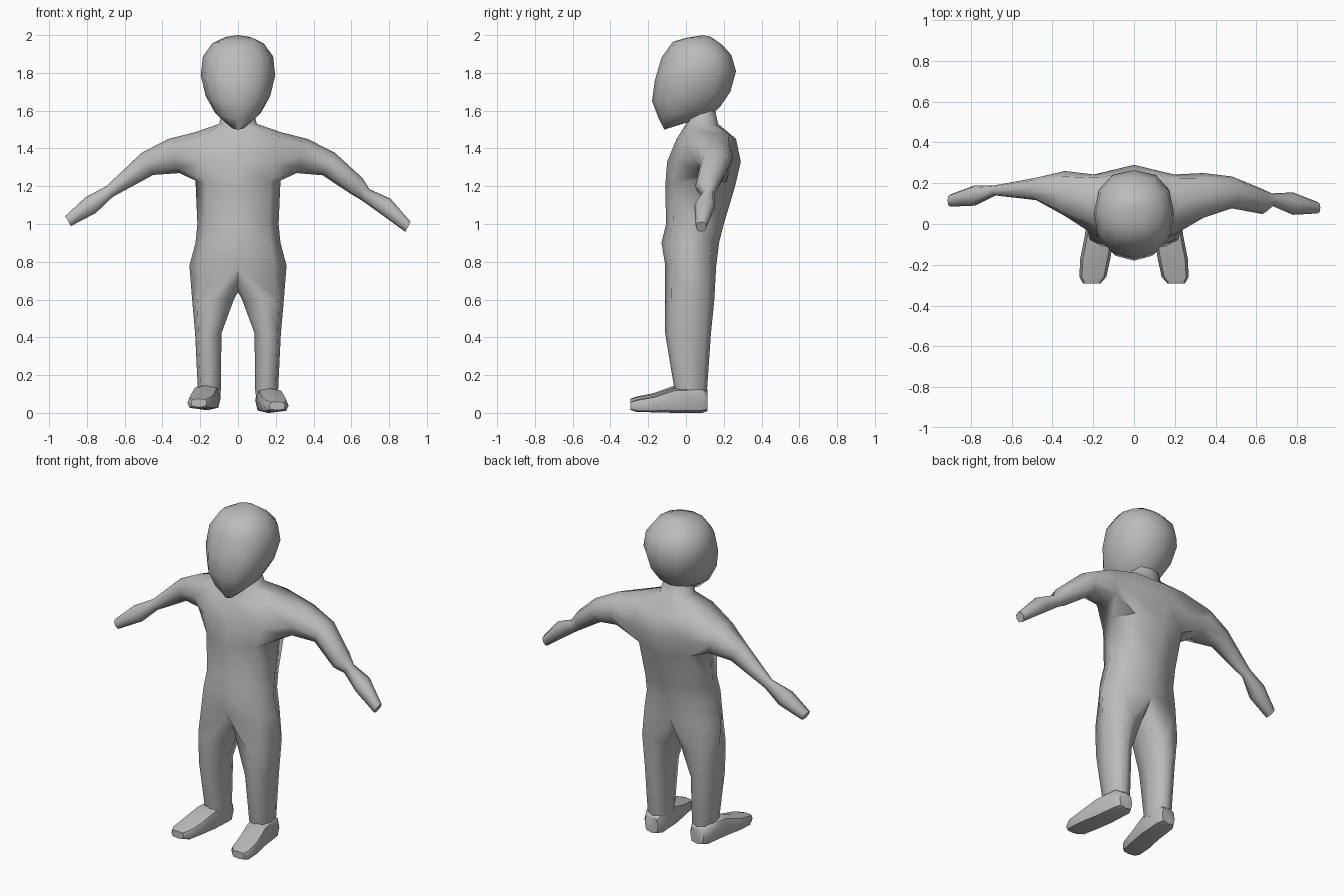
import bpy, bmesh, math

if "Cube" in bpy.data.objects:
    bpy.data.objects.remove(bpy.data.objects["Cube"])

grey = bpy.data.materials.new("plain grey")
grey.diffuse_color = (0.5, 0.5, 0.5, 1)
grey.use_nodes = True
grey.node_tree.nodes["Principled BSDF"].inputs["Base Color"].default_value = grey.diffuse_color


def spow(v, p):
    return math.copysign(abs(v) ** p, v)


def circle(n, p=0.8):
    """Slightly squared unit circle as (cos, sin) pairs."""
    return [(spow(math.cos(2 * math.pi * k / n), p) if abs(math.cos(2 * math.pi * k / n)) > 1e-6 else 0,
             spow(math.sin(2 * math.pi * k / n), p) if abs(math.sin(2 * math.pi * k / n)) > 1e-6 else 0)
            for k in range(n)]


def add_ring(bm, pts):
    return [bm.verts.new(p) for p in pts]


def bridge(bm, a, b, skip=()):
    n = len(a)
    for k in range(n):
        if k not in skip:
            bm.faces.new((a[k], a[(k + 1) % n], b[(k + 1) % n], b[k]))


def chain(bm, start, rings):
    """Extend a loop through further rings and cap the end."""
    last = start
    for pts in rings:
        ring = add_ring(bm, pts)
        bridge(bm, last, ring)
        last = ring
    bm.faces.new(last)


def finish(name, bm, angle):
    bmesh.ops.recalc_face_normals(bm, faces=bm.faces)
    me = bpy.data.meshes.new(name)
    bm.to_mesh(me)
    bm.free()
    me.materials.append(grey)
    ob = bpy.data.objects.new(name, me)
    bpy.context.collection.objects.link(ob)
    bpy.ops.object.select_all(action='DESELECT')
    ob.select_set(True)
    bpy.context.view_layer.objects.active = ob
    bpy.ops.object.shade_smooth_by_angle(angle=math.radians(angle))
    return ob


C8 = circle(8)

# Body: torso rings from neck to hips (z, half width, front y, back y, side lift)
bm = bmesh.new()
torso = [
    (1.62, 0.075, 0.01, 0.15, 0),
    (1.53, 0.10, 0.00, 0.17, 0),
    (1.45, 0.23, -0.05, 0.265, 0.035),
    (1.33, 0.26, -0.10, 0.29, 0),
    (1.20, 0.225, -0.11, 0.26, 0.03),
    (1.00, 0.215, -0.105, 0.20, 0),
    (0.90, 0.225, -0.13, 0.175, 0),
    (0.78, 0.257, -0.11, 0.16, 0),
]
rows = []
for z, w, yf, yb, lift in torso:
    cy, hy = (yf + yb) / 2, (yb - yf) / 2
    rows.append(add_ring(bm, [(w * c, cy + hy * s, z + lift * abs(c)) for c, s in C8]))
bm.faces.new(rows[0])
for i in range(len(rows) - 1):
    # leave arm holes between the shoulder and the armpit
    bridge(bm, rows[i], rows[i + 1], skip=(7, 0, 3, 4) if i in (2, 3) else ())

# Arms: (x, y, z, half depth, half thickness, tilt in degrees)
right_arm = [
    (0.34, 0.14, 1.36, 0.11, 0.095, 18), (0.48, 0.155, 1.318, 0.078, 0.068, 28),
    (0.63, 0.11, 1.20, 0.062, 0.052, 35), (0.675, 0.12, 1.155, 0.03, 0.036, 35),
    (0.78, 0.10, 1.095, 0.055, 0.048, 33), (0.90, 0.08, 0.985, 0.028, 0.03, 28)]
left_arm = [
    (0.34, 0.15, 1.36, 0.11, 0.095, 18), (0.48, 0.172, 1.318, 0.055, 0.066, 28),
    (0.68, 0.165, 1.172, 0.025, 0.033, 30), (0.78, 0.14, 1.10, 0.05, 0.05, 33),
    (0.90, 0.115, 1.015, 0.03, 0.03, 30)]
T, M, B = rows[2:5]
for side, arm, (f, m, b) in ((1, right_arm, (7, 0, 1)), (-1, left_arm, (5, 4, 3))):
    hole = [M[b], T[b], T[m], T[f], M[f], B[f], B[m], B[b]]
    rings = []
    for x, y, z, hy, hz, tilt in arm:
        t = math.radians(tilt)
        rings.append([(side * (x + hz * s * math.sin(t)), y + hy * c, z + hz * s * math.cos(t))
                      for c, s in C8])
    chain(bm, hole, rings)

# Legs: hips split along a low crotch seam (z, inner x, outer x, front y, back y)
hips = rows[-1]
seam = [bm.verts.new((0, y, z)) for y, z in ((0.10, 0.69), (0.025, 0.64), (-0.05, 0.69))]
legs = [(0.60, 0.022, 0.243, -0.11, 0.15), (0.42, 0.088, 0.227, -0.11, 0.132),
        (0.13, 0.09, 0.213, -0.062, 0.112), (0.09, 0.095, 0.208, -0.055, 0.10)]
for side, (o, b, f) in ((1, (0, 1, 7)), (-1, (4, 3, 5))):
    loop = [hips[o], hips[b], hips[2], *seam, hips[6], hips[f]]
    rings = [[(side * ((xi + xo) / 2 + (xo - xi) / 2 * c), (yf + yb) / 2 + (yb - yf) / 2 * s, z)
              for c, s in C8] for z, xi, xo, yf, yb in legs]
    chain(bm, loop, rings)
finish("body", bm, 60)

# Head: tilted rings from chin to crown (front y, front z, back y, back z, half width)
head = [
    (-0.115, 1.50, 0.13, 1.575, 0.05), (-0.145, 1.56, 0.18, 1.62, 0.122),
    (-0.18, 1.65, 0.235, 1.70, 0.17), (-0.165, 1.76, 0.265, 1.81, 0.197),
    (-0.13, 1.88, 0.24, 1.895, 0.186), (-0.07, 1.965, 0.19, 1.95, 0.135),
    (0.0, 1.985, 0.13, 1.992, 0.07)]
bm = bmesh.new()
rings = []
for yf, zf, yb, zb, w in head:
    rings.append([(w * c, (yf + yb) / 2 + (yb - yf) / 2 * s, (zf + zb) / 2 + (zb - zf) / 2 * s)
                  for c, s in circle(12, 0.88)])
first = add_ring(bm, rings[0])
bm.faces.new(first)
chain(bm, first, rings[1:])
crown = max(bm.faces, key=lambda p: p.calc_center_median().z)
tip = bmesh.ops.poke(bm, faces=[crown])["verts"][0]
tip.co = (0, 0.09, 2.0)
finish("head", bm, 70)

# Feet: flat-soled rings from heel to toe (y, centre x, half width, bottom z, top z)
foot = [
    (0.115, 0.155, 0.045, 0.01, 0.11), (0.085, 0.157, 0.066, 0.0, 0.135),
    (-0.06, 0.17, 0.072, 0.0, 0.13), (-0.17, 0.19, 0.074, 0.003, 0.09),
    (-0.26, 0.202, 0.066, 0.005, 0.072), (-0.293, 0.207, 0.042, 0.015, 0.06)]
for side, name, lift in ((1, "right_foot", 0.0), (-1, "left_foot", 0.015)):
    bm = bmesh.new()
    rings = [[(side * (x + w * c), y, lift + (z0 + z1) / 2 + (z1 - z0) / 2 * s)
              for c, s in circle(8, 0.6)] for y, x, w, z0, z1 in foot]
    first = add_ring(bm, rings[0])
    bm.faces.new(first)
    chain(bm, first, rings[1:])
    finish(name, bm, 50)
